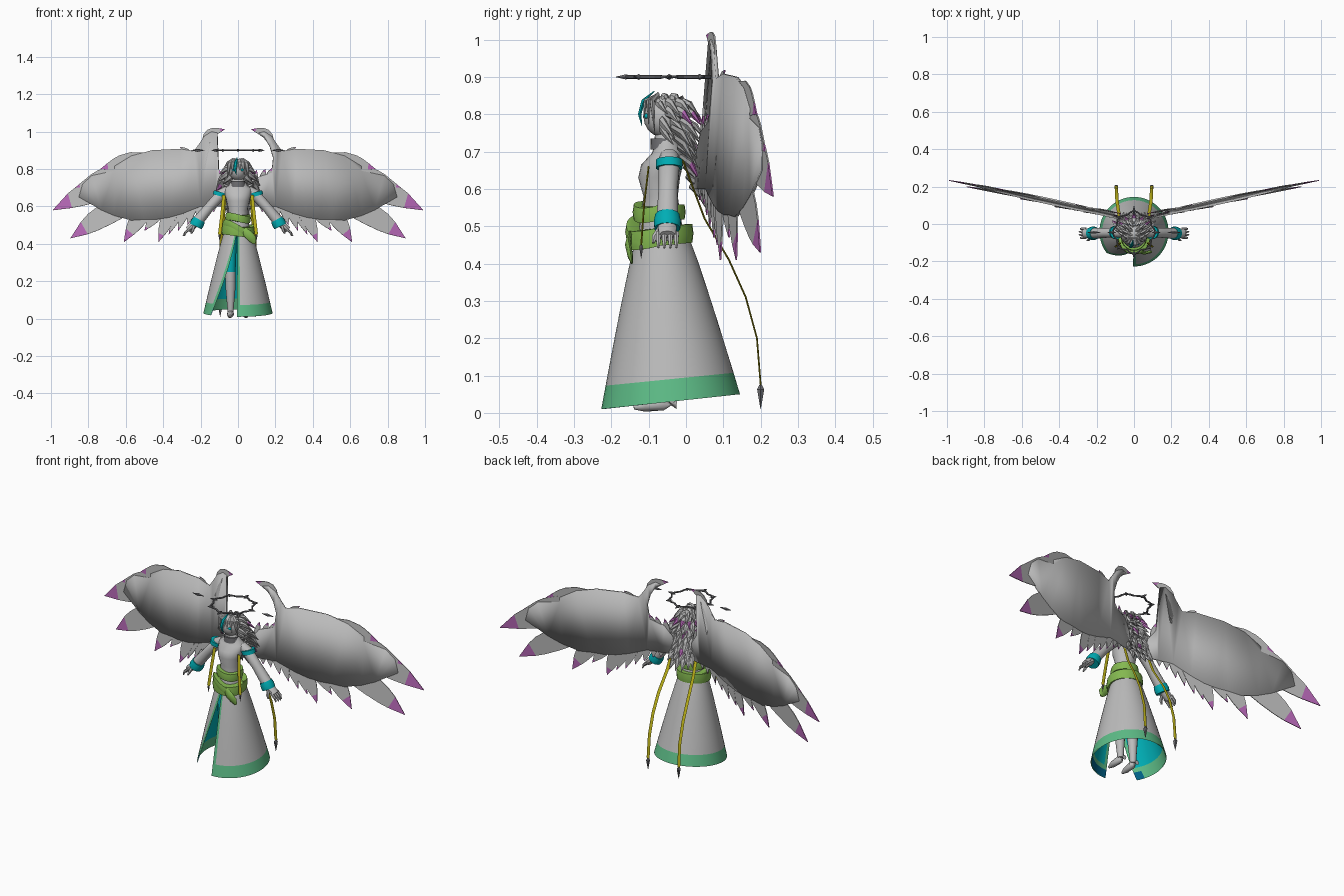
import bpy, bmesh, math, random
from mathutils import Vector

if "Cube" in bpy.data.objects:
    bpy.data.objects.remove(bpy.data.objects["Cube"])

random.seed(4)
COLORS = {"pale_grey": (.5, .5, .5), "dark_grey": (.16, .16, .17), "hem_green": (.11, .5, .24),
          "sash_lime": (.23, .48, .08), "teal": (0, .42, .46), "deep_blue": (0, .12, .24),
          "ribbon_yellow": (.5, .44, .01), "tip_pink": (.48, .14, .48)}
MATS = {}
for n, c in COLORS.items():
    MATS[n] = bpy.data.materials.new(n)
    MATS[n].diffuse_color = (*c, 1)


def make(name, bm, mats, smooth=True, thick=0):
    bmesh.ops.recalc_face_normals(bm, faces=bm.faces)
    me = bpy.data.meshes.new(name)
    bm.to_mesh(me)
    bm.free()
    for m in mats:
        me.materials.append(MATS[m])
    ob = bpy.data.objects.new(name, me)
    bpy.context.collection.objects.link(ob)
    if thick:
        s = ob.modifiers.new("thickness", 'SOLIDIFY')
        s.thickness, s.offset = thick, 0
    if smooth:
        bpy.ops.object.select_all(action='DESELECT')
        ob.select_set(True)
        bpy.context.view_layer.objects.active = ob
        bpy.ops.object.shade_smooth_by_angle(angle=math.radians(40))


def skin(bm, rings, closed=True, rule=None):
    """Join consecutive rings of points with quads."""
    vs = [[bm.verts.new(p) for p in r] for r in rings]
    n = len(vs[0])
    for i in range(len(vs) - 1):
        for j in range(n if closed else n - 1):
            k = (j + 1) % n
            f = bm.faces.new((vs[i][j], vs[i][k], vs[i + 1][k], vs[i + 1][j]))
            if rule:
                f.material_index = rule(f.calc_center_median(), i, j)
    if closed:
        bm.faces.new(vs[0])
        bm.faces.new(vs[-1])


def tube(bm, pts, sides=10, flat=1.0, rule=None):
    """Tube through (x, y, z, radius) points; flat squashes one axis."""
    rings = []
    for i, p in enumerate(pts):
        a, b = pts[max(i - 1, 0)], pts[min(i + 1, len(pts) - 1)]
        d = (Vector(b[:3]) - Vector(a[:3])).normalized()
        u = d.cross(Vector((0, 1, 0)))
        u = u.normalized() if u.length > .05 else Vector((1, 0, 0))
        v = d.cross(u)
        rings.append([Vector(p[:3]) + p[3] * (u * math.cos(t) + v * math.sin(t) * flat)
                      for t in (2 * math.pi * k / sides for k in range(sides))])
    skin(bm, rings, rule=rule)


def loft(bm, rows, sides=20):
    """Upright body through horizontal ellipses (y, z, rx, ry)."""
    skin(bm, [[(rx * math.cos(t), y + ry * math.sin(t), z) for t in
               (2 * math.pi * k / sides for k in range(sides))] for y, z, rx, ry in rows])


def ball(bm, c, r):
    for v in bmesh.ops.create_uvsphere(bm, u_segments=16, v_segments=10, radius=1)["verts"]:
        v.co = Vector([c[i] + v.co[i] * r[i] for i in range(3)])


def sided(pts, s):
    return [(p[0] * s, *p[1:]) for p in pts]


# skirt with open slit: outer cloth and lining
def skirt(name, inset, mats, rule):
    rings = []
    for t in (0, .12, .25, .4, .55, .7, .86, .91, .96, 1):
        ring = []
        for u in [0] + [.018 + .964 * k / 40 for k in range(41)] + [1]:
            a = -.03 + (2 * math.pi - .07 - .82 * t) * u
            g = t ** .92
            rx, ry = .076 + .109 * g - inset, .074 + .112 * g - inset
            ring.append((rx * math.sin(a), -.062 + .021 * t - ry * math.cos(a), .46 - t * (.43 + .02 * math.cos(a))))
        rings.append(ring)
    bm = bmesh.new()
    skin(bm, rings, False, lambda c, i, j: rule(c, i, j in (0, 41)))
    make(name, bm, mats)


skirt("skirt_outer", 0, ["pale_grey", "hem_green"], lambda c, i, e: int(i >= 6 or e))
skirt("skirt_lining", .004, ["teal", "hem_green", "deep_blue"],
      lambda c, i, e: (2 if c.y < -.12 and i > 6 else 1) if i >= 6 else int(e))

# torso and collar
bm = bmesh.new()
loft(bm, [(-.065, .44, .07, .065), (-.068, .52, .056, .055), (-.068, .58, .05, .046), (-.072, .63, .062, .056),
          (-.064, .665, .07, .056), (-.05, .695, .074, .042), (-.05, .712, .05, .036), (-.055, .75, .026, .028)])
make("torso", bm, ["pale_grey"])
bm = bmesh.new()
loft(bm, [(-.055, .705, .042, .04), (-.057, .735, .038, .038)])
make("collar", bm, ["dark_grey"])

# legs with teal leggings, feet
for s in (1, -1):
    bm = bmesh.new()
    tube(bm, sided([(.04, -.06, .45, .034), (.042, -.065, .33, .032), (.041, -.07, .25, .028), (.04, -.06, .17, .027),
                    (.04, -.055, .03, .015)], s), 12, rule=lambda c, i, j: int(c.z > .27))
    make("leg", bm, ["pale_grey", "teal"])
    bm = bmesh.new()
    tube(bm, sided([(.04, -.025, .022, .012), (.04, -.06, .025, .019), (.042, -.11, .019, .016),
                    (.043, -.14, .015, .006)], s), 10)
    make("foot", bm, ["pale_grey"])

# sash: two bands, slanted front strip and hanging tail
for name, z, h, rx, ry, cy, k in (("sash_upper", .538, .04, .066, .068, -.072, -.25),
                                  ("sash_lower", .473, .05, .086, .087, -.07, -.12),
                                  ("sash_cross", .485, .034, .083, .088, -.072, -.6)):
    bm, rings = bmesh.new(), []
    for dz, dr in ((-.5, -.012), (-.5, 0), (0, .003), (.5, 0), (.5, -.012)):
        ring = []
        for t in (2 * math.pi * q / 28 for q in range(28)):
            x, front = (rx + dr) * math.cos(t), max(0, -math.sin(t)) ** .7
            ring.append((x, cy + (ry + dr) * math.sin(t), z + dz * h + k * x * front + .008 * math.sin(t) * (k == -.12)))
        rings.append(ring)
    skin(bm, rings)
    make(name, bm, ["sash_lime"])
bm = bmesh.new()
tube(bm, [(.03, -.15, .475, .016), (.055, -.155, .45, .024), (.078, -.15, .425, .022), (.088, -.145, .402, .008)], 8, .35)
make("sash_tail", bm, ["sash_lime"])

# arms, bands, cuffs and hands
for s in (1, -1):
    for name, pts, mat in (
            ("sleeve", [(.055, -.045, .685, .026), (.09, -.045, .665, .029), (.15, -.048, .6, .026),
                        (.22, -.05, .515, .03)], "pale_grey"),
            ("arm_band", [(.094, -.045, .677, .036), (.1, -.045, .656, .036)], "teal"),
            ("cuff", [(.207, -.05, .53, .033), (.218, -.05, .51, .037), (.226, -.05, .494, .035)], "teal")):
        bm = bmesh.new()
        tube(bm, sided(pts, s), 14)
        make(name, bm, [mat])
    bm = bmesh.new()
    tube(bm, sided([(.22, -.05, .515, .016), (.245, -.05, .493, .02), (.267, -.05, .474, .018)], s), 10, 1.3)
    for y in (-.074, -.058, -.042, -.026):
        tube(bm, sided([(.258, y, .482, .008), (.28, y, .462, .007), (.297 - abs(y + .05) * .4, y, .442, .003)], s), 6)
    tube(bm, sided([(.235, -.068, .495, .009), (.243, -.085, .47, .008), (.25, -.088, .455, .004)], s), 6)
    make("hand", bm, ["pale_grey"])

# head, swept hair locks and fringe
bm = bmesh.new()
ball(bm, (0, -.052, .793), (.05, .062, .058))
make("head", bm, ["pale_grey"])
bm = bmesh.new()
for s in (1, -1):
    ball(bm, (s * .022, -.106, .795), (.009, .006, .007))
tube(bm, [(-.004, -.085, .862, .002), (-.012, -.115, .835, .009), (-.017, -.124, .8, .009), (-.008, -.118, .768, .001)], 6, .6)
make("eyes_and_forelock", bm, ["teal"])
bm = bmesh.new()
for ring, (el, n, ln) in enumerate(((1.15, 6, .05), (.7, 10, .06), (.25, 12, .06), (-.25, 12, .065), (-.6, 10, .06))):
    for q in range(n):
        a = 2 * math.pi * (q + .5 * (ring % 2)) / n
        d = Vector((math.sin(a) * math.cos(el), math.cos(a) * math.cos(el), math.sin(el)))
        if d.y < -.45 and el < .6:
            continue
        p = Vector((d.x * .047, -.05 + d.y * .056, .793 + d.z * .053))
        m = p + d * .012 + Vector((d.x * .3, .4, -.3)) * ln * .5
        e = m + Vector((d.x * .8, .45, -.6)) * ln * random.uniform(.6, 1)
        pk = int(el == .25 and d.y > .3)
        tube(bm, [(*p, .018), (*m, .015), (*e, .001)], 6, .5, lambda c, i, j: pk * i)
for q in (-2.5, -1.4, -.5, .5, 1.4, 2.5):
    x = q * .017
    tube(bm, [(x * .5, -.075, .85, .012), (x * 1.05, -.112 + abs(x) * .5, .835, .014),
              (x * 1.4, -.122 + abs(x) * .9, .8 - abs(x) * 1.2, .001)], 6, .5)
make("hair", bm, ["pale_grey", "tip_pink"], False)

# feathery mane down the back
bm = bmesh.new()
for r in range(7):
    z, n = .765 - r * .026, 7 - r // 2
    for q in range(n):
        x = (q - (n - 1) / 2) * .026
        y = -.005 + .006 * r - 3 * x * x
        ln = random.uniform(.05, .08)
        pk = int((q + 3 * r) % 11 == 3)
        tube(bm, [(x, y - .015, z, .015), (x * 1.15, y + .015, z - ln * .35, .019),
                  (x * 1.5, y + .038, z - ln, .001)], 6, .45, lambda c, i, j: pk * i)
make("mane", bm, ["pale_grey", "tip_pink"], False)


# wings: a flat swept membrane with pointed feathers along its rim
def wing_pt(x, z, s, off=0):
    return Vector((s * x, .018 + .225 * x + .07 * (z - .7) + off, z))


def feather(bm, s, root, tip, w, bend, off, pink):
    r, d, rows = Vector(root), Vector(tip) - Vector(root), []
    nrm = Vector((-d.y, d.x)).normalized()
    for k, wk in ((0, .6), (.3, .95), (.5, 1), (.68, .85), (.78, .66), (1 - pink, 3.1 * pink), (1, .01)):
        c = r + d * k + nrm * bend * math.sin(math.pi * k)
        rows.append([wing_pt(*(c + nrm * w * wk * e), s, off) for e in (-.5, .5)])
    skin(bm, rows, False, lambda c, i, j: int(i == 5))


BODY = [(.05, .6), (.06, .7), (.1, .755), (.18, .78), (.188, .86), (.17, .92), (.14, .97), (.11, .993), (.14, 1.0),
        (.18, .975), (.21, .93), (.235, .895), (.31, .908), (.46, .9), (.57, .87), (.66, .815), (.66, .79), (.78, .765),
        (.83, .72), (.85, .65), (.73, .58), (.66, .55), (.57, .525), (.5, .53), (.44, .53), (.37, .54),
        (.3, .56), (.2, .6), (.12, .6)]
FEATHERS = [  # root x z, tip x z, width, bend, pink share
    (.4, .83, .735, .8, .09, .03, .12), (.45, .77, .87, .7, .1, .035, .06), (.5, .72, .99, .58, .13, .04, .2),
    (.5, .65, .895, .43, .12, .02, .2), (.4, .66, .61, .41, .09, .02, .19), (.33, .66, .5, .47, .07, .01, .08),
    (.28, .68, .425, .41, .075, .015, .14), (.25, .68, .37, .45, .055, .01, .08), (.22, .68, .32, .47, .05, .01, .08),
    (.19, .68, .27, .5, .045, .01, .08), (.16, .68, .22, .53, .045, .01, .08), (.13, .68, .17, .56, .04, .01, .08),
    (.1, .68, .13, .57, .04, .01, .08), (.08, .7, .1, .795, .03, 0, .2), (.12, .72, .145, .8, .03, 0, .2),
    (.15, .73, .182, .805, .03, 0, .2), (.19, .92, .07, 1.012, .05, -.03, .15), (.24, .87, .31, .918, .03, 0, .08)]
for s in (1, -1):
    bm = bmesh.new()
    bm.faces.new([bm.verts.new(wing_pt(x, z, s)) for x, z in BODY])
    bmesh.ops.triangulate(bm, faces=bm.faces)
    make("wing_membrane", bm, ["pale_grey"], True, .009)
    bm = bmesh.new()
    for i, (a, b, c, d, w, bend, pink) in enumerate(FEATHERS):
        feather(bm, s, (a, b), (c, d), w, bend, .001 * (i % 3 - 1), pink)
    make("wing_feathers", bm, ["pale_grey", "tip_pink"], False, .004)

# ribbons with weighted points
BACK = [(.07, -.01, .68), (.08, .05, .52), (.09, .115, .41), (.093, .16, .31), (.094, .19, .2), (.095, .2, .075)]
FRONT = [(.075, -.1, .66), (.085, -.112, .56), (.098, -.12, .45)]
for s in (1, -1):
    for name, path, k in (("back_ribbon", BACK, 1), ("front_ribbon", FRONT, .55)):
        bm = bmesh.new()
        tube(bm, [(s * x, y, z, .009) for x, y, z in path], 6, .3)
        make(name, bm, ["ribbon_yellow"])
        x, y, z = path[-1]
        bm = bmesh.new()
        tube(bm, [(s * x, y, z, .004), (s * x, y, z - .012 * k, .011 * k), (s * x, y, z - .065 * k, .0005)], 6)
        make(name + "_point", bm, ["dark_grey"], False)

# halo: thin wavy ring with outward spikes and side diamonds
bm, C, R = bmesh.new(), Vector((0, -.045, .9)), .108
ring = [(2 * math.pi * q / 32, R + .008 * math.cos(math.pi * q / 2)) for q in range(33)]
tube(bm, [(r * math.sin(a), C.y + r * math.cos(a), C.z, .005) for a, r in ring], 6)
for q in range(8):
    d = Vector((math.sin(math.pi * q / 4), math.cos(math.pi * q / 4), 0))
    tube(bm, [(*(C + d * (R + e)), r) for e, r in ((-.012, .001), (.008, .008), (.022 + .012 * (q % 2 == 0), .001))], 6)
for s in (1, -1):
    tube(bm, [(s * x, -.045, .9, r) for x, r in ((.18, .001), (.215, .008), (.25, .001))], 6)
make("halo", bm, ["dark_grey"], False)

for m in bpy.data.materials:
    if m.users and not m.is_grease_pencil:
        m.use_nodes = True
        m.node_tree.nodes["Principled BSDF"].inputs["Base Color"].default_value = m.diffuse_color
